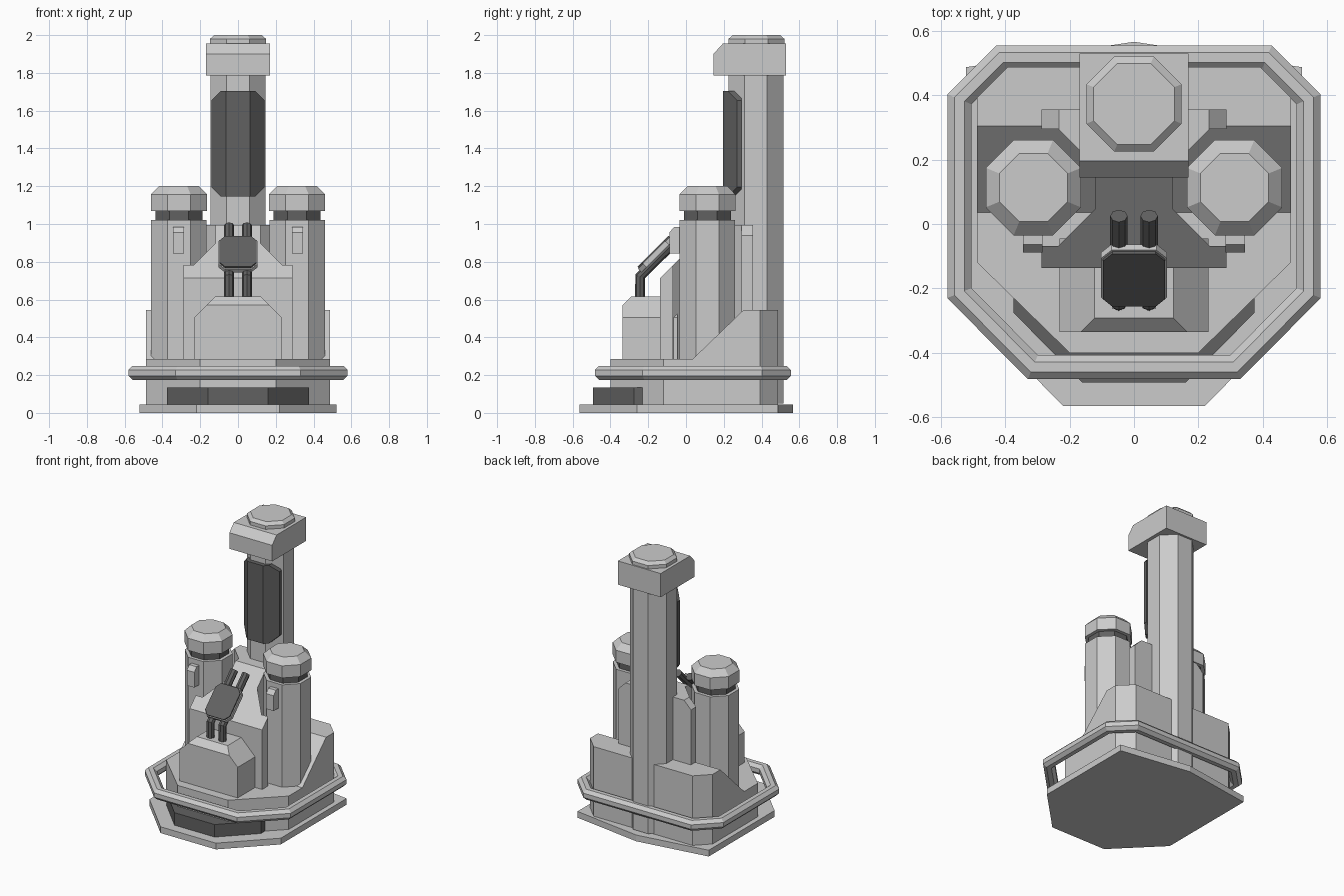
import bpy, bmesh, math
from mathutils import Vector, Matrix

if "Cube" in bpy.data.objects:
    bpy.data.objects.remove(bpy.data.objects["Cube"])

dark = bpy.data.materials.new("dark")
dark.diffuse_color = (0.12, 0.12, 0.12, 1)
dark.use_nodes = True
dark.node_tree.nodes["Principled BSDF"].inputs["Base Color"].default_value = dark.diffuse_color


def finish(name, bm, mat=None, matrix=None):
    bmesh.ops.recalc_face_normals(bm, faces=bm.faces)
    me = bpy.data.meshes.new(name)
    bm.to_mesh(me)
    bm.free()
    ob = bpy.data.objects.new(name, me)
    bpy.context.collection.objects.link(ob)
    if mat:
        me.materials.append(mat)
    if matrix:
        ob.matrix_world = matrix
    return ob


def loft(name, loops, mat=None, ring=False, cuts=(), matrix=None):
    """Skin a list of point loops; ring joins last to first, else ends are capped.
    cuts are (point, normal) planes that slice material away on the normal side."""
    bm = bmesh.new()
    vs = [[bm.verts.new(p) for p in lp] for lp in loops]
    n = len(vs[0])
    pairs = list(zip(vs, vs[1:])) + ([(vs[-1], vs[0])] if ring else [])
    for a, b in pairs:
        for i in range(n):
            j = (i + 1) % n
            bm.faces.new((a[i], a[j], b[j], b[i]))
    if not ring:
        bm.faces.new(vs[0])
        bm.faces.new(vs[-1])
    for co, no in cuts:
        geom = bm.verts[:] + bm.edges[:] + bm.faces[:]
        bmesh.ops.bisect_plane(bm, geom=geom, plane_co=co, plane_no=no, clear_outer=True)
        bmesh.ops.holes_fill(bm, edges=[e for e in bm.edges if e.is_boundary], sides=0)
    return finish(name, bm, mat, matrix)


def prism(name, pts, axis, lo, hi, **kw):
    put = {'x': lambda a, b, t: (t, a, b), 'y': lambda a, b, t: (a, t, b),
           'z': lambda a, b, t: (a, b, t)}[axis]
    return loft(name, [[put(a, b, t) for a, b in pts] for t in (lo, hi)], **kw)


def sym(half):
    """Mirror a half outline across x = 0."""
    return half + [(-x, y) for x, y in reversed(half) if x != 0]


def octagons(name, cx, cy, steps, mat=None):
    """Stack of octagon rings given as (apothem, z)."""
    k = 1 / math.cos(math.pi / 8)
    ang = [math.pi / 8 + i * math.pi / 4 for i in range(8)]
    return loft(name, [[(cx + r * k * math.cos(a), cy + r * k * math.sin(a), z) for a in ang]
                       for r, z in steps], mat)


def inset(pts, d):
    """Mitred inset of a counter-clockwise outline."""
    out = []
    for i, p in enumerate(pts):
        p, a, b = Vector(p), Vector(pts[i - 1]), Vector(pts[(i + 1) % len(pts)])
        u, v = (p - a).normalized(), (b - p).normalized()
        n1, n2 = Vector((-u.y, u.x)), Vector((-v.y, v.x))
        out.append(p + (n1 + n2) * (d / (1 + n1.dot(n2))))
    return out


# Base plate, dark front step and lower hull
prism("base_plate", sym([(0.22, -0.565), (0.522, -0.26), (0.522, 0.487), (0, 0.566)]), 'z', 0, 0.045)
prism("front_step", sym([(0.16, -0.493), (0.375, -0.275), (0.375, -0.2)]), 'z', 0.04, 0.135, mat=dark)
hull = sym([(0.2, -0.4), (0.487, -0.12), (0.487, 0.393), (0.393, 0.487)])
prism("hull", hull, 'z', 0.04, 0.285)

# Raised rear of the hull with sloping front
prism("rear_block", sym([(0.487, 0.033), (0.487, 0.393), (0.393, 0.487)]), 'z', 0.28, 0.545,
      cuts=[((0, 0.035, 0.285), (0, -0.26, 0.27))])

# Guard rail with octagonal section
rail = sym([(0.33, -0.482), (0.58, -0.23), (0.58, 0.403), (0.428, 0.555)])
r = 0.0375 / math.cos(math.pi / 8)
section = [(0.0375 + r * math.cos(a), 0.212 + r * math.sin(a))
           for a in [math.pi / 8 + i * math.pi / 4 for i in range(8)]]
loft("guard_rail", [[(p.x, p.y, z) for p in inset(rail, d)] for d, z in section], ring=True)

# Central core, waisted to clear the towers
core = sym([(0.288, -0.137), (0.288, -0.068), (0.235, -0.068), (0.12, 0.047), (0.12, 0.18),
            (0.235, 0.295), (0.288, 0.295), (0.288, 0.355)])
prism("core", core, 'z', 0.28, 0.995,
      cuts=[((0, -0.137, 0.713), (0, -1, 1)),
            ((0.288, 0, 0.94), (1, 0, 1)), ((-0.288, 0, 0.94), (-1, 0, 1))])

# Front housing with chamfered shoulders
prism("front_housing", sym([(0.232, 0.28), (0.232, 0.505), (0.122, 0.615)]), 'y', -0.335, -0.045,
      cuts=[((0, -0.335, 0.572), (0, -1, 1))])

# Tall chimney, its head and lid
octagons("chimney", 0, 0.37, [(0.145, 0.05), (0.145, 1.79)])
prism("chimney_head", [(0.145, 1.785), (0.53, 1.785), (0.53, 1.955), (0.195, 1.955), (0.145, 1.9)],
      'x', -0.17, 0.17)
octagons("chimney_lid", 0, 0.373, [(0.148, 1.95), (0.148, 1.98), (0.126, 2.0)])

# Dark wrap panel on the chimney front
prism("chimney_panel", sym([(0.063, 0.195), (0.14, 0.27), (0.14, 0.295)]), 'z', 1.145, 1.705, mat=dark,
      cuts=[((s * 0.14, 0, 1.425 + t * 0.23), (s, 0, t)) for s in (-1, 1) for t in (-1, 1)])

# Side towers with neck, cap and front clip; twin cables
for s, side in ((-1, "left"), (1, "right")):
    cx, cy = s * 0.3125, 0.113
    octagons("tower_" + side, cx, cy, [(0.147, 0.28), (0.147, 1.02)])
    octagons("tower_neck_" + side, cx, cy, [(0.124, 1.01), (0.124, 1.08)], dark)
    octagons("tower_cap_" + side, cx, cy, [(0.148, 1.07), (0.148, 1.157), (0.106, 1.2)])
    prism("tower_clip_" + side, [(-0.02, 0.845), (-0.088, 0.845), (-0.088, 0.955), (-0.063, 0.985),
                                 (-0.02, 0.985)], 'x', s * 0.315 - 0.03, s * 0.315 + 0.03)
    cu = bpy.data.curves.new("cable_" + side, 'CURVE')
    cu.dimensions = '3D'
    cu.bevel_depth, cu.bevel_resolution, cu.use_fill_caps = 0.027, 2, True
    sp = cu.splines.new('POLY')
    path = [(-0.243, 0.59), (-0.243, 0.722), (0.025, 0.99)]
    sp.points.add(len(path) - 1)
    for pt, (y, z) in zip(sp.points, path):
        pt.co = (s * 0.047, y, z, 1)
    sp.use_smooth = False
    cu.materials.append(dark)
    bpy.context.collection.objects.link(bpy.data.objects.new(cu.name, cu))

# Tilted screen in its frame
tilt = Matrix.Translation((0, -0.162, 0.843)) @ Matrix.Rotation(math.radians(45), 4, 'X')
outline = sym([(0.07, -0.122), (0.103, -0.085), (0.103, 0.085), (0.07, 0.122)])
prism("screen_frame", outline, 'z', -0.018, 0.008, matrix=tilt)
prism("screen", [tuple(p) for p in inset(outline, 0.006)], 'z', 0.0, 0.018, mat=dark, matrix=tilt)
